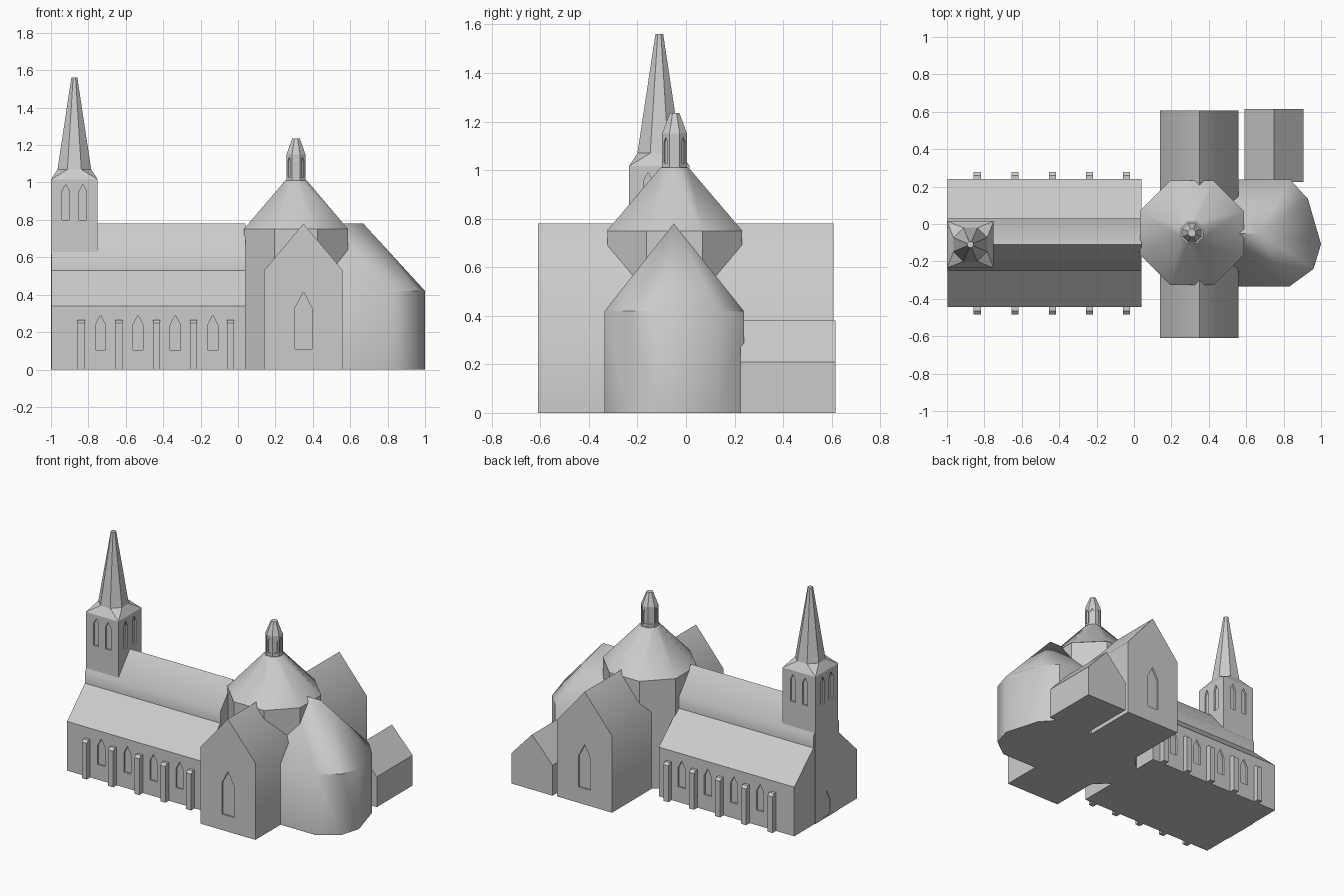
import bpy, bmesh, math
from mathutils import Vector, Matrix

if "Cube" in bpy.data.objects:
    bpy.data.objects.remove(bpy.data.objects["Cube"])

stone = bpy.data.materials.new("grey_stone")
stone.diffuse_color = (0.6, 0.6, 0.6, 1)
stone.use_nodes = True
stone.node_tree.nodes["Principled BSDF"].inputs["Base Color"].default_value = stone.diffuse_color


def hull(name, pts, smooth=41):
    """Convex solid through the given points."""
    bm = bmesh.new()
    for p in pts:
        bm.verts.new(p)
    bmesh.ops.convex_hull(bm, input=bm.verts[:])
    bmesh.ops.dissolve_limit(bm, angle_limit=0.005, verts=bm.verts[:], edges=bm.edges[:])
    bmesh.ops.recalc_face_normals(bm, faces=bm.faces[:])
    me = bpy.data.meshes.new(name)
    bm.to_mesh(me)
    bm.free()
    me.materials.append(stone)
    ob = bpy.data.objects.new(name, me)
    bpy.context.collection.objects.link(ob)
    activate(ob)
    if smooth:
        bpy.ops.object.shade_smooth_by_angle(angle=math.radians(smooth))
    return ob


def activate(ob):
    bpy.ops.object.select_all(action='DESELECT')
    ob.select_set(True)
    bpy.context.view_layer.objects.active = ob


def box(x0, x1, y0, y1, z0, z1):
    return [(x, y, z) for x in (x0, x1) for y in (y0, y1) for z in (z0, z1)]


def along_x(profile, x0, x1):
    return [(x, y, z) for x in (x0, x1) for y, z in profile]


def along_y(profile, y0, y1):
    return [(x, y, z) for y in (y0, y1) for x, z in profile]


def octagon(cx, cy, z, apothem):
    r = apothem / math.cos(math.pi / 8)
    return [(cx + r * math.cos((i + .5) * math.pi / 4),
             cy + r * math.sin((i + .5) * math.pi / 4), z) for i in range(8)]


def lancets(ob, places, w, z0, z1, depth=0.012):
    """Cut pointed recesses; places are (x, y, outward angle)."""
    shoulder = z1 - w * 0.95
    outline = [(-w/2, z0), (w/2, z0), (w/2, shoulder), (0, z1), (-w/2, shoulder)]
    for x, y, a in places:
        m = Matrix.Translation((x, y, 0)) @ Matrix.Rotation(a, 4, 'Z')
        pts = [m @ Vector((d, s, z)) for d in (-depth, 0.02) for s, z in outline]
        cut = hull("window_cutter", pts, 0)
        cut.hide_render = True
        activate(ob)
        mod = ob.modifiers.new("recess", 'BOOLEAN')
        mod.operation, mod.solver, mod.object = 'DIFFERENCE', 'EXACT', cut
        bpy.ops.object.modifier_apply(modifier=mod.name)
        bpy.data.objects.remove(cut)


SOUTH, NORTH, EAST, WEST = -math.pi/2, math.pi/2, 0, math.pi

# nave: aisles with lean-to roofs, and the raised middle
aisles = hull("nave_aisles", along_x([(-.445, 0), (-.445, .34), (-.25, .53),
              (.03, .53), (.24, .34), (.24, 0)], -.996, .04), 0)
lancets(aisles, [(x, y, a) for x in (-.735, -.535, -.335, -.135)
                 for y, a in ((-.445, SOUTH), (.24, NORTH))], .055, .105, .29)
hull("nave_clerestory", along_x([(-.25, .52), (-.25, .61), (-.11, .78),
     (.03, .61), (.03, .52)], -.996, .04))

# buttresses on both sides
for x in (-.838, -.636, -.436, -.237, -.04):
    for wall, s in ((-.44, -1), (.235, 1)):
        prof = [(wall, 0), (wall, .265), (wall + s*.025, .265),
                (wall + s*.043, .25), (wall + s*.043, 0)]
        hull("buttress", along_x(prof, x - .019, x + .019), 0)

# west tower with belfry openings and door
TX, TY, H = -.875, -.11, .125
tower = hull("tower", box(TX - H, TX + H, TY - H, TY + H, 0, 1.015), 0)
for s in (-.046, .046):
    lancets(tower, [(TX + s, TY - H, SOUTH), (TX + s, TY + H, NORTH),
                    (TX + H, TY + s, EAST), (TX - H, TY + s, WEST)], .04, .80, .99)
lancets(tower, [(TX - H, TY, WEST)], .07, .01, .18)

# spire: square skirt turning into a slender octagon
hull("spire_skirt", box(TX - H, TX + H, TY - H, TY + H, 1.015, 1.016)
     + octagon(TX, TY, 1.07, .09), 0)
hull("spire", octagon(TX, TY, 1.07, .09) + octagon(TX, TY, 1.56, .016), 0)

# transept
transept = hull("transept", along_y([(.14, 0), (.14, .53), (.35, .78),
                (.56, .53), (.56, 0)], -.61, .608))
lancets(transept, [(.35, -.61, SOUTH), (.35, .608, NORTH)], .092, .11, .415)

# crossing drum, roof and lantern
CX, CY = .31, -.047
hull("crossing_drum", octagon(CX, CY, 0, .277) + octagon(CX, CY, .75, .277))
hull("crossing_roof", octagon(CX, CY, .75, .279) + octagon(CX, CY, 1.01, .058))
lantern = hull("lantern", octagon(CX, CY, 1.0, .051) + octagon(CX, CY, 1.15, .051)
               + octagon(CX, CY, 1.235, .02), 0)
lancets(lantern, [(CX + .051 * math.cos(i * math.pi/4), CY + .051 * math.sin(i * math.pi/4),
                   i * math.pi/4) for i in range(8)], .022, 1.03, 1.135, .006)

# choir ending in a faceted apse
plan = [(.45, -.335), (.83, -.335), (.96, -.24), (1, -.107),
        (.93, .134), (.835, .238), (.45, .238)]
hull("choir_apse", [(x, y, z) for x, y in plan for z in (0, .42)]
     + [(.45, -.05, .78), (.67, -.05, .78)])

# low annex on the north side
hull("annex", along_y([(.59, 0), (.59, .21), (.748, .38), (.905, .21), (.905, 0)],
                      .225, .615), 0)
